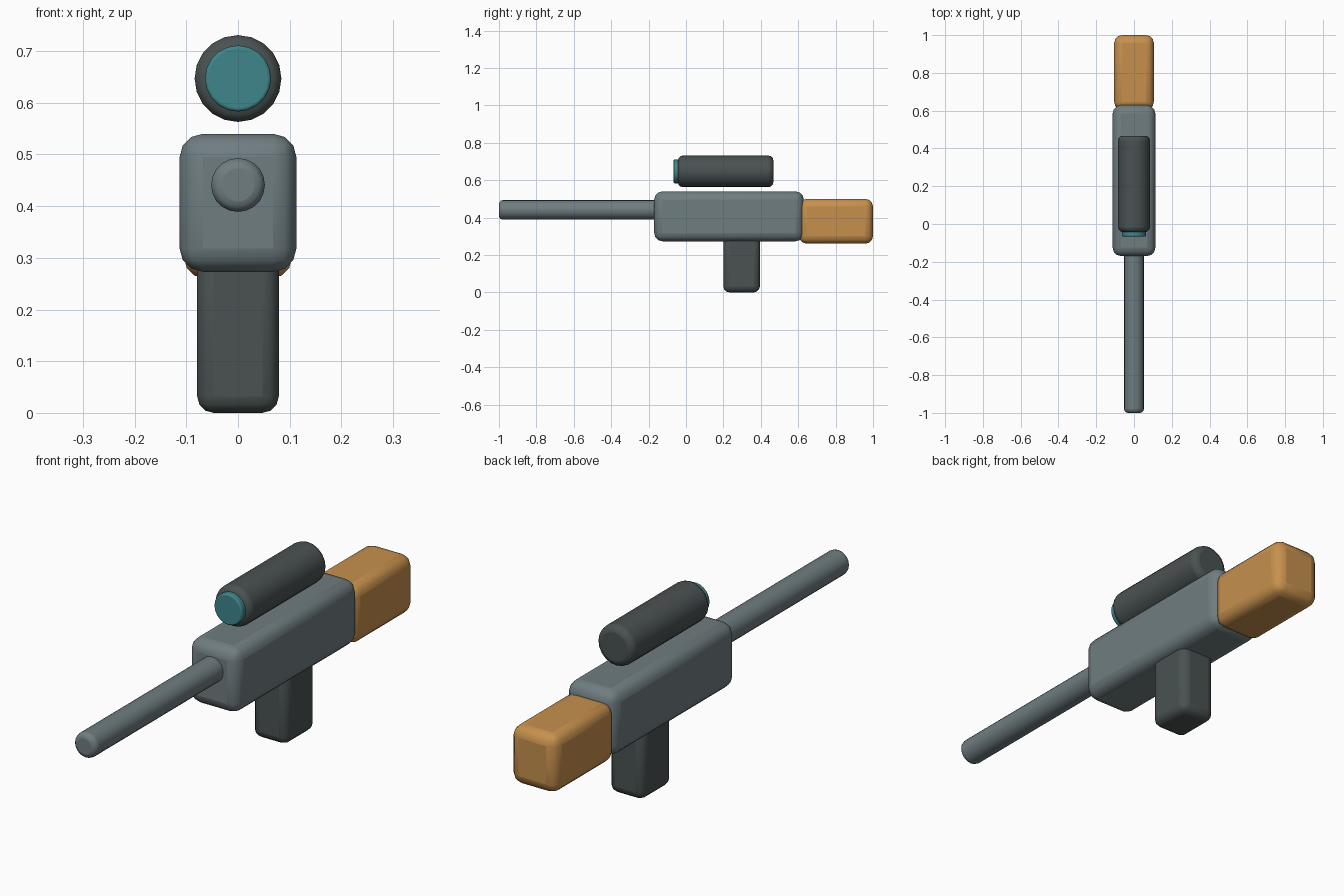
import bpy
import math

cube = bpy.data.objects.get("Cube")
if cube:
    bpy.data.objects.remove(cube, do_unlink=True)


def material(name, rgb):
    mat = bpy.data.materials.new(name)
    mat.use_nodes = True
    color = (*rgb, 1.0)
    mat.diffuse_color = color
    mat.node_tree.nodes["Principled BSDF"].inputs["Base Color"].default_value = color
    return mat


steel = material("steel grey", (0.16, 0.205, 0.22))
dark = material("dark grey", (0.068, 0.085, 0.083))
wood = material("warm wood", (0.57, 0.28, 0.075))
glass = material("teal glass", (0.05, 0.24, 0.26))


def finish(obj, name, mat, bevel, segments):
    """Name, colour, round and smooth a part."""
    obj.name = name
    obj.data.materials.append(mat)
    bpy.ops.object.transform_apply(location=False, rotation=True, scale=True)
    mod = obj.modifiers.new("Rounded edges", "BEVEL")
    mod.width = bevel
    mod.segments = segments
    mod.limit_method = "ANGLE"
    mod.angle_limit = math.radians(40)
    bpy.ops.object.shade_smooth_by_angle(angle=math.radians(40))


def block(name, mat, width, y, z, bevel):
    """Rounded box centred on x, spanning the y and z ranges."""
    bpy.ops.mesh.primitive_cube_add(size=1, location=(0, sum(y) / 2, sum(z) / 2))
    obj = bpy.context.object
    obj.scale = (width, y[1] - y[0], z[1] - z[0])
    finish(obj, name, mat, bevel, 3)


def tube(name, mat, radius, y, z, bevel):
    """Round-edged cylinder lying along y."""
    bpy.ops.mesh.primitive_cylinder_add(
        vertices=20, radius=radius, depth=y[1] - y[0],
        location=(0, sum(y) / 2, z), rotation=(math.pi / 2, 0, 0))
    finish(bpy.context.object, name, mat, bevel, 3)


# Main body, shoulder stock and hand grip
block("body", steel, 0.226, (-0.17, 0.63), (0.273, 0.54), 0.045)
block("stock", wood, 0.21, (0.605, 1.0), (0.26, 0.50), 0.042)
block("grip", dark, 0.158, (0.2, 0.395), (0.0, 0.32), 0.032)

# Barrel, sight tube and front lens
tube("barrel", steel, 0.052, (-1.0, -0.12), 0.441, 0.02)
tube("scope", dark, 0.084, (-0.043, 0.467), 0.647, 0.025)
tube("scope_lens", glass, 0.064, (-0.066, -0.03), 0.647, 0.006)
